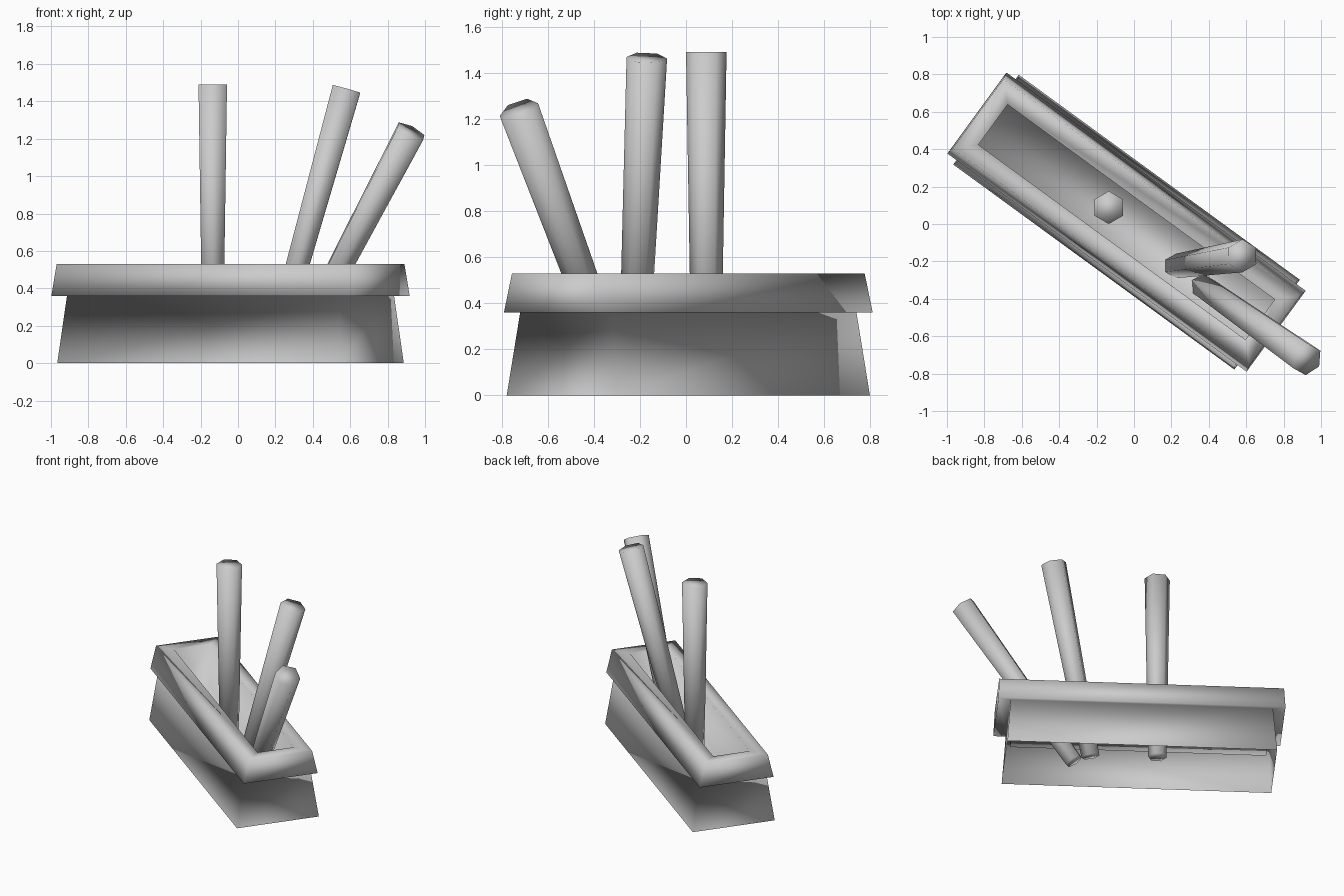
import bpy, bmesh
from math import radians
from mathutils import Vector, Matrix

cube = bpy.data.objects.get("Cube")
if cube:
    bpy.data.objects.remove(cube)

grey = bpy.data.materials.new("plain grey")
grey.use_nodes = True
grey.diffuse_color = (0.6, 0.6, 0.6, 1)
grey.node_tree.nodes["Principled BSDF"].inputs["Base Color"].default_value = (0.6, 0.6, 0.6, 1)


def finish(name, bm):
    """Turn a bmesh into a fully smooth grey object."""
    bmesh.ops.recalc_face_normals(bm, faces=bm.faces)
    for face in bm.faces:
        face.smooth = True
    mesh = bpy.data.meshes.new(name)
    bm.to_mesh(mesh)
    bm.free()
    mesh.materials.append(grey)
    obj = bpy.data.objects.new(name, mesh)
    bpy.context.collection.objects.link(obj)
    return obj


# Trough: rectangular rings (half length, half width, height) from the open
# underside, up the flared base, around the rim and down into the cavity
rings = [
    (0.93, 0.297, 0.0),
    (0.905, 0.243, 0.36),
    (0.99, 0.268, 0.36),
    (0.983, 0.23, 0.53),
    (0.884, 0.133, 0.53),
    (0.884, 0.133, 0.2),
]
bm = bmesh.new()
loops = [[bm.verts.new((sx * l, sy * w, z))
          for sx, sy in ((-1, -1), (1, -1), (1, 1), (-1, 1))]
         for l, w, z in rings]
for low, high in zip(loops, loops[1:]):
    for i in range(4):
        j = (i + 1) % 4
        bm.faces.new((low[i], low[j], high[j], high[i]))
bm.faces.new(loops[-1])
trough = finish("trough", bm)
trough.location = (-0.04, 0.01, 0)
trough.rotation_euler.z = radians(-36.1)


# Posts: six-sided, slightly wider at the top, standing through the cavity floor
def post(name, bottom, top):
    bottom, top = Vector(bottom), Vector(top)
    axis = top - bottom
    turn = Vector((0, 0, 1)).rotation_difference(axis).to_matrix().to_4x4()
    place = Matrix.Translation((bottom + top) / 2) @ turn @ Matrix.Rotation(radians(90), 4, "Z")
    bm = bmesh.new()
    bmesh.ops.create_cone(bm, cap_ends=True, segments=6, radius1=0.064,
                          radius2=0.088, depth=axis.length)
    # Make sure a corner, not a side, lies on the turned x axis
    corner = max((v for v in bm.verts if v.co.z > 0), key=lambda v: v.co.x)
    if abs(corner.co.y) > 0.01:
        bm.transform(Matrix.Rotation(radians(30), 4, "Z"))
    bm.transform(place)
    finish(name, bm)


post("upright_post", (-0.135, 0.088, 0.08), (-0.135, 0.088, 1.49))
post("leaning_post", (0.2, -0.228, 0.1), (0.58, -0.17, 1.465))
post("slanted_post", (0.3, -0.285, 0.05), (0.925, -0.725, 1.24))
